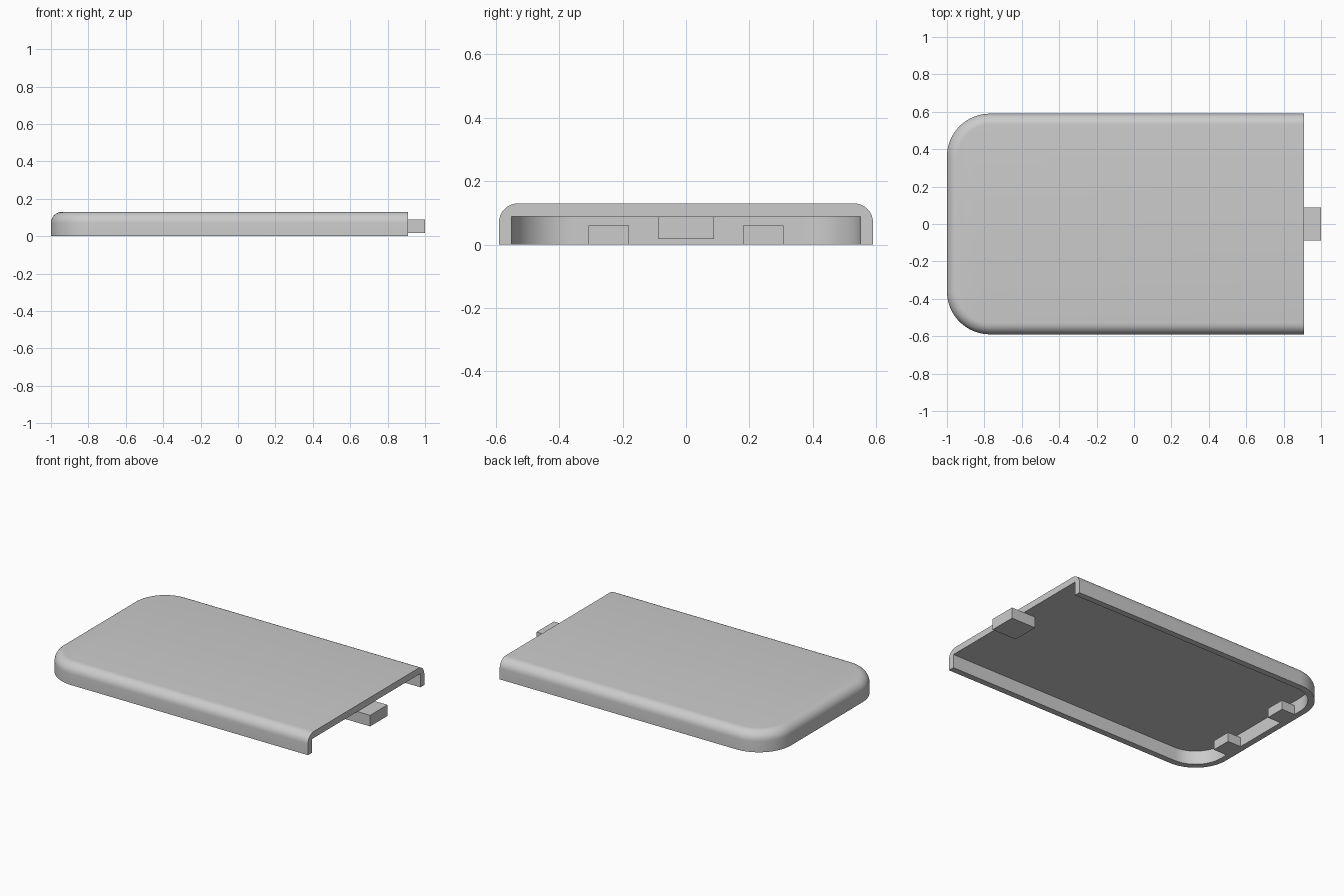
import bpy, bmesh, math

if "Cube" in bpy.data.objects:
    bpy.data.objects.remove(bpy.data.objects["Cube"])

X_MIN, X_OPEN, HALF_W, HEIGHT = -1.0, 0.91, 0.59, 0.13
CORNER, FILLET, WALL, CEILING = 0.23, 0.06, 0.04, 0.088

grey = bpy.data.materials.new("light_grey")
grey.diffuse_color = (0.6, 0.6, 0.6, 1)
grey.use_nodes = True
grey.node_tree.nodes["Principled BSDF"].inputs["Base Color"].default_value = grey.diffuse_color


def finish(name, bm):
    bmesh.ops.recalc_face_normals(bm, faces=bm.faces[:])
    mesh = bpy.data.meshes.new(name)
    bm.to_mesh(mesh)
    bm.free()
    mesh.materials.append(grey)
    obj = bpy.data.objects.new(name, mesh)
    bpy.context.collection.objects.link(obj)
    return obj


def outline(inset, z, steps=16):
    """U-shaped outline with two rounded corners, open at the +x end."""
    r, cx, cy = CORNER - inset, X_MIN + CORNER, HALF_W - CORNER
    pts = [(X_OPEN, HALF_W - inset, z)]
    for side, start in ((1, 90), (-1, 180)):
        for i in range(steps + 1):
            a = math.radians(start + 90 * i / steps)
            pts.append((cx + r * math.cos(a), side * cy + r * math.sin(a), z))
    pts.append((X_OPEN, -HALF_W + inset, z))
    return pts


def box(name, x0, x1, y0, y1, z0, z1):
    bm = bmesh.new()
    bmesh.ops.create_cube(bm, size=1)
    for v in bm.verts:
        v.co = ((x0 + x1) / 2 + v.co.x * (x1 - x0),
                (y0 + y1) / 2 + v.co.y * (y1 - y0),
                (z0 + z1) / 2 + v.co.z * (z1 - z0))
    return finish(name, bm)


# Cover shell: wall section (inset, height) from inner ceiling to outer top
section = [(WALL, CEILING), (WALL, 0), (0, 0)]
for i in range(9):
    a = math.radians(90 * i / 8)
    section.append((FILLET * (1 - math.cos(a)),
                    HEIGHT - FILLET + FILLET * math.sin(a)))

bm = bmesh.new()
rings = [[bm.verts.new(p) for p in outline(d, z)] for d, z in section]
for a, b in zip(rings, rings[1:]):
    for i in range(len(a) - 1):
        bm.faces.new((a[i], a[i + 1], b[i + 1], b[i]))
bm.faces.new(rings[0])       # inner ceiling
bm.faces.new(rings[-1])      # top face
bm.faces.new([r[0] for r in rings] + [r[-1] for r in reversed(rings)])  # open end
shell = finish("cover_shell", bm)
bpy.context.view_layer.objects.active = shell
shell.select_set(True)
bpy.ops.object.shade_smooth_by_angle(angle=math.radians(30))

# Latch tongue under the ceiling, sticking out of the open end
box("latch_tongue", 0.825, 1.0, -0.088, 0.088, 0.017, CEILING)

# Two locating tabs on the inside of the closed end
for name, s in (("back_tab", 1), ("front_tab", -1)):
    y0, y1 = sorted((s * 0.18, s * 0.308))
    box(name, X_MIN + WALL, -0.865, y0, y1, 0, 0.06)
